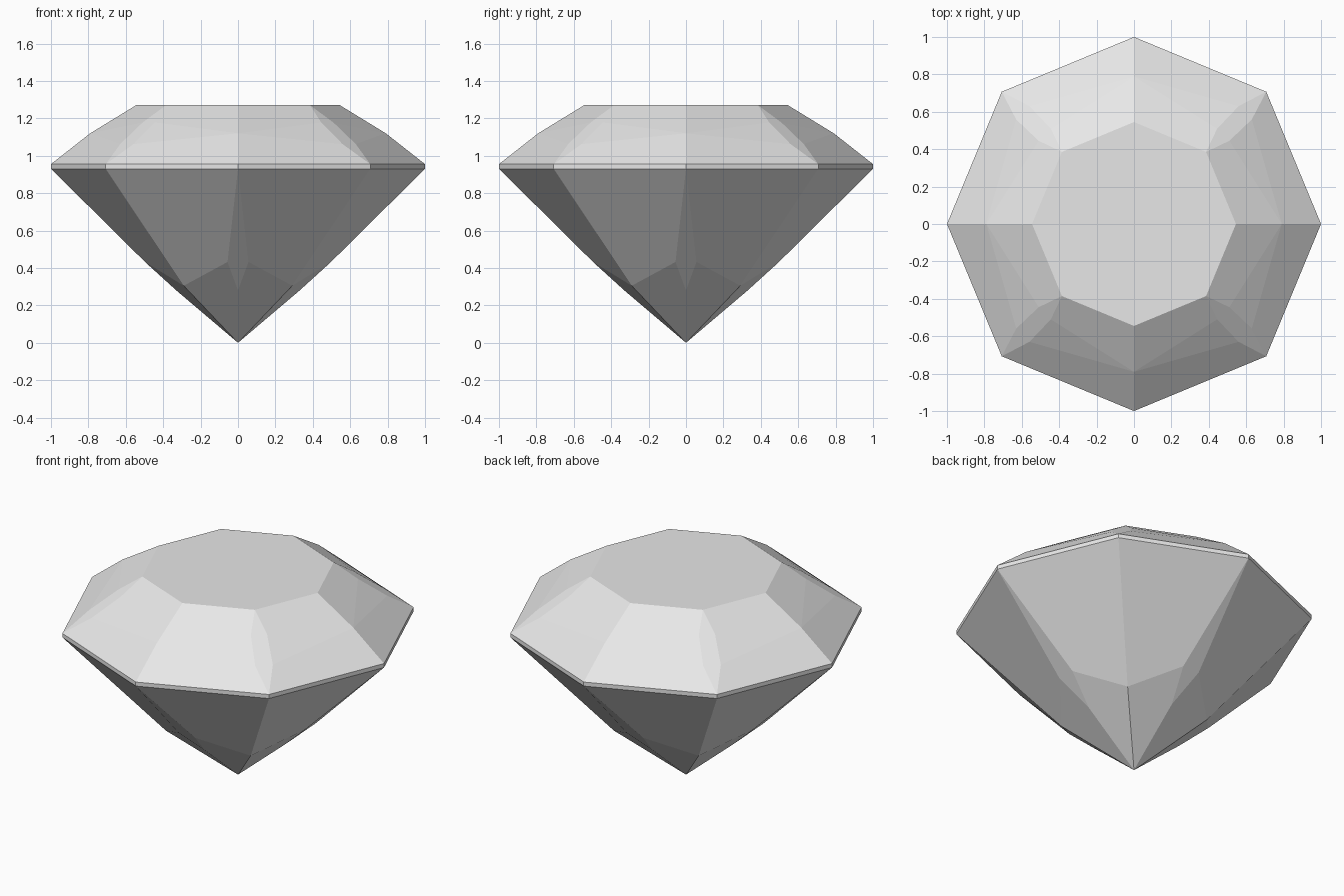
import bpy
import bmesh
from math import pi
from mathutils import Matrix, Vector

cube = bpy.data.objects.get("Cube")
if cube:
    bpy.data.objects.remove(cube, do_unlink=True)

# Single pale grey stone colour
stone = bpy.data.materials.new("pale_grey_stone")
stone.use_nodes = True
colour = (0.8, 0.8, 0.8, 1)
stone.diffuse_color = colour
stone.node_tree.nodes["Principled BSDF"].inputs["Base Color"].default_value = colour

GIRDLE_LOW, GIRDLE_HIGH, TABLE = 0.93, 0.955, 1.27


def main_pt(r, z, t=0):
    """Point at distance r along a main (axis) direction, shifted sideways by t."""
    return Vector((r, t, z))


def diag_pt(r, z, t=0):
    """Point along the diagonal direction, shifted back towards the axis by t."""
    return Matrix.Rotation(pi / 4, 3, "Z") @ Vector((r, -t, z))


# Girdle and table corners
low_main, low_diag = main_pt(1, GIRDLE_LOW), diag_pt(1, GIRDLE_LOW)
high_main, high_diag = main_pt(1, GIRDLE_HIGH), diag_pt(1, GIRDLE_HIGH)
table_main, table_diag = main_pt(0.545, TABLE), diag_pt(0.545, TABLE)
# Crown break points
crown_mid = main_pt(0.79, 1.12)
kite_up, kite_low = diag_pt(0.675, 1.178, 0.046), diag_pt(0.841, 1.062, 0.05)
# Pavilion break points
culet = Vector((0, 0, 0))
pav_diag = diag_pt(0.41, 0.305)
pav_side, pav_tip = main_pt(0.497, 0.432, 0.056), main_pt(0.33, 0.28)

# Facets of one eighth of the stone
eighth = [
    (table_main, table_diag, kite_up, crown_mid),
    (crown_mid, kite_up, kite_low),
    (crown_mid, kite_low, high_diag, high_main),
    (high_main, high_diag, low_diag, low_main),
    (low_main, low_diag, pav_diag, pav_side),
    (pav_side, pav_diag, culet, pav_tip),
]
mirror_y = Matrix.Diagonal((1, -1, 1))
flip_diag = Matrix.Rotation(pi / 2, 3, "Z") @ mirror_y


def mirrored(points, mat):
    return [mat @ p for p in reversed(points)]


# Facets that straddle a mirror plane
crown_edge = [table_diag, kite_up, kite_low, high_diag]
crown_kite = crown_edge + mirrored([kite_up, kite_low], flip_diag)
pavilion_kite = [low_main, pav_side, pav_tip, mirror_y @ pav_side]
quarter = eighth + [mirrored(f, mirror_y) for f in eighth] + [crown_kite, pavilion_kite]

# Repeat the quarter around the axis and weld it
bm = bmesh.new()
table_ring = []
for k in range(4):
    turn = Matrix.Rotation(k * pi / 2, 3, "Z")
    for facet in quarter:
        bm.faces.new([bm.verts.new(turn @ p) for p in facet])
    table_ring += [turn @ table_main, turn @ table_diag]
bm.faces.new([bm.verts.new(p) for p in table_ring])
bmesh.ops.remove_doubles(bm, verts=bm.verts, dist=0.001)
bmesh.ops.recalc_face_normals(bm, faces=bm.faces)

mesh = bpy.data.meshes.new("faceted_gemstone")
bm.to_mesh(mesh)
bm.free()
mesh.materials.append(stone)
gem = bpy.data.objects.new("faceted_gemstone", mesh)
bpy.context.collection.objects.link(gem)
